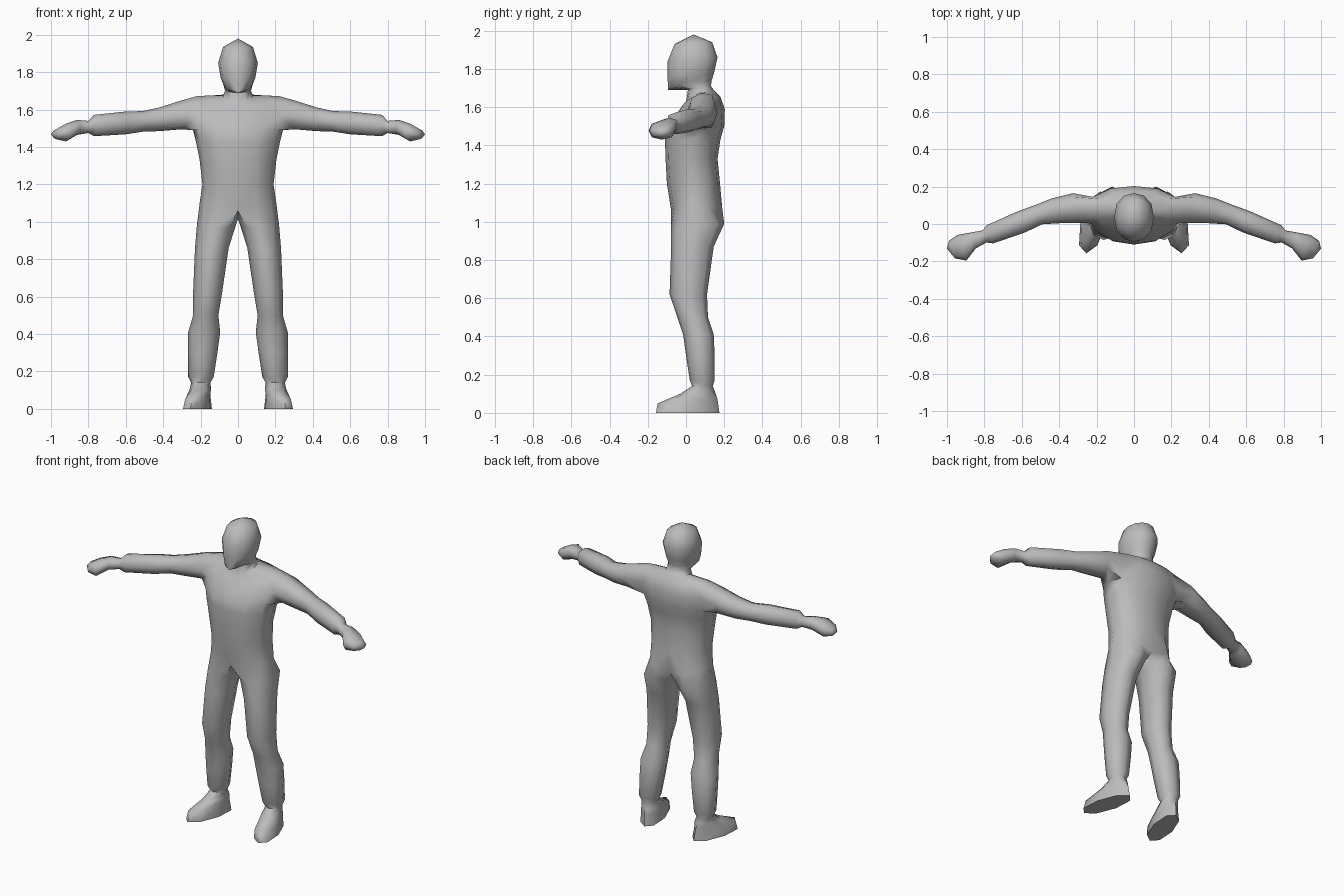
import bpy, bmesh
from mathutils import Matrix

if "Cube" in bpy.data.objects:
    bpy.data.objects.remove(bpy.data.objects["Cube"])

bm = bmesh.new()

# Unit cross-sections: half torso (front centre to back centre), leg and arm loops
HALF_X = (0, .5, .88, 1, .88, .5, 0)
HALF_Y = (0, .06, .24, .5, .78, .95, 1)
LEG_X = (-.7, 0, .7, 1, .7, 0, -.7, -1)
LEG_Y = (.13, 0, .13, .5, .87, 1, .87, .5)
ARM_W = (-.75, 0, .75, 1, .75, 0, -.75, -1)
ARM_H = (-.75, -1, -.75, 0, .75, 1, .75, 0)


def half_ring(hx, yf, yb, zf, zs, zb):
    """Half loop whose height runs from front zf through side zs to back zb."""
    ring = []
    for i in range(7):
        t = i / 3
        z = zf + (zs - zf) * t if i < 4 else zs + (zb - zs) * (t - 1)
        ring.append(bm.verts.new((hx * HALF_X[i], yf + (yb - yf) * HALF_Y[i], z)))
    return ring


def leg_ring(x0, x1, yf, yb, zf, zb, splay=0):
    ring = []
    for u, v in zip(LEG_X, LEG_Y):
        y = yf + (yb - yf) * v
        x = (x0 + x1) / 2 + u * (x1 - x0) / 2 - splay * (y - .09)
        ring.append(bm.verts.new((x, y, zf + (zb - zf) * v)))
    return ring


def arm_ring(x, y, half_w, z0, z1):
    return [bm.verts.new((x + .33 * half_w * u, y + .94 * half_w * u,
                          (z0 + z1) / 2 + v * (z1 - z0) / 2))
            for u, v in zip(ARM_W, ARM_H)]


def bridge(a, b, closed=True, skip=()):
    n = len(a)
    for i in range(n if closed else n - 1):
        if i not in skip:
            j = (i + 1) % n
            bm.faces.new((a[i], a[j], b[j], b[i]))


def fan(ring, point, closed=True):
    tip = bm.verts.new(point)
    for i in range(len(ring) if closed else len(ring) - 1):
        bm.faces.new((ring[i], ring[(i + 1) % len(ring)], tip))


# Torso, neck and head, hips upward
trunk = [half_ring(*r) for r in (
    (.205, -.078, .165, 1.06, 1.10, 1.05),   # hips
    (.19, -.10, .178, 1.20, 1.20, 1.20),     # waist
    (.205, -.107, .165, 1.33, 1.33, 1.33),
    (.225, -.11, .18, 1.43, 1.43, 1.43),
    (.24, -.105, .20, 1.49, 1.49, 1.50),     # armpit
    (.25, -.06, .203, 1.55, 1.57, 1.59),     # mid shoulder
    (.22, -.02, .18, 1.60, 1.672, 1.655),    # shoulder top
    (.08, 0, .145, 1.62, 1.675, 1.69),       # neck base
    (.07, .01, .13, 1.69, 1.70, 1.71),       # neck top
    (.077, -.093, .135, 1.69, 1.73, 1.74),   # jaw
    (.093, -.097, .147, 1.76, 1.77, 1.78),
    (.106, -.096, .165, 1.84, 1.85, 1.86),   # brow
    (.08, -.06, .137, 1.93, 1.935, 1.94),
)]
for k in range(len(trunk) - 1):
    bridge(trunk[k], trunk[k + 1], False, (2, 3) if k in (4, 5) else ())
fan(trunk[-1], (0, .04, 1.98), False)
trunk[0][5].co.y = .19

# Arm, from the shoulder opening to the fist
pit, mid, top = trunk[4:7]
loop = [pit[2], pit[3], pit[4], mid[4], top[4], top[3], top[2], mid[2]]
for r in ((.30, .085, .085, 1.495, 1.65),
          (.42, .07, .07, 1.485, 1.612),
          (.51, .05, .055, 1.482, 1.592),
          (.60, .012, .06, 1.468, 1.59),
          (.77, -.055, .052, 1.458, 1.572),  # cuff
          (.80, -.067, .034, 1.475, 1.54),   # wrist
          (.86, -.088, .045, 1.465, 1.545),
          (.92, -.127, .073, 1.43, 1.525),   # knuckles
          (.973, -.137, .05, 1.442, 1.495)):
    ring = arm_ring(*r)
    bridge(loop, ring)
    loop = ring
fan(loop, (1.0, -.132, 1.468))

# Leg and foot, from the hip opening down to the sole
loop = trunk[0] + [bm.verts.new((0, .03, 1.015))]
for r in ((.012, .22, -.078, .20, .97, .99),
          (.05, .23, -.078, .145, .85, .87),
          (.085, .24, -.086, .11, .62, .62),   # knee
          (.105, .24, -.045, .115, .50, .50),
          (.095, .266, -.015, .145, .41, .41),
          (.11, .267, 0, .15, .30, .30),
          (.13, .266, .02, .15, .17, .17),     # trouser hem
          (.148, .25, .032, .14, .14, .14),    # ankle
          (.14, .255, -.03, .152, .10, .11, .12),
          (.135, .262, -.148, .165, .05, .07, .2),
          (.128, .268, -.157, .175, 0, 0, .23)):
    ring = leg_ring(*r)
    bridge(loop, ring)
    loop = ring
bm.faces.new(loop)

# Mirror the half figure and close the seam
bmesh.ops.delete(bm, geom=[v for v in bm.verts if not v.link_faces], context='VERTS')
bmesh.ops.mirror(bm, geom=bm.verts[:] + bm.edges[:] + bm.faces[:],
                 matrix=Matrix.Identity(4), merge_dist=.0005, axis='X')
bmesh.ops.remove_doubles(bm, verts=bm.verts[:], dist=.0005)
bmesh.ops.recalc_face_normals(bm, faces=bm.faces[:])

mesh = bpy.data.meshes.new("body")
bm.to_mesh(mesh)
bm.free()
grey = bpy.data.materials.new("mid_grey")
grey.diffuse_color = (.5, .5, .5, 1)
grey.use_nodes = True
grey.node_tree.nodes["Principled BSDF"].inputs["Base Color"].default_value = grey.diffuse_color
mesh.materials.append(grey)
body = bpy.data.objects.new("body", mesh)
bpy.context.collection.objects.link(body)
bpy.context.view_layer.objects.active = body
body.select_set(True)
bpy.ops.object.shade_smooth_by_angle(angle=1.1)
